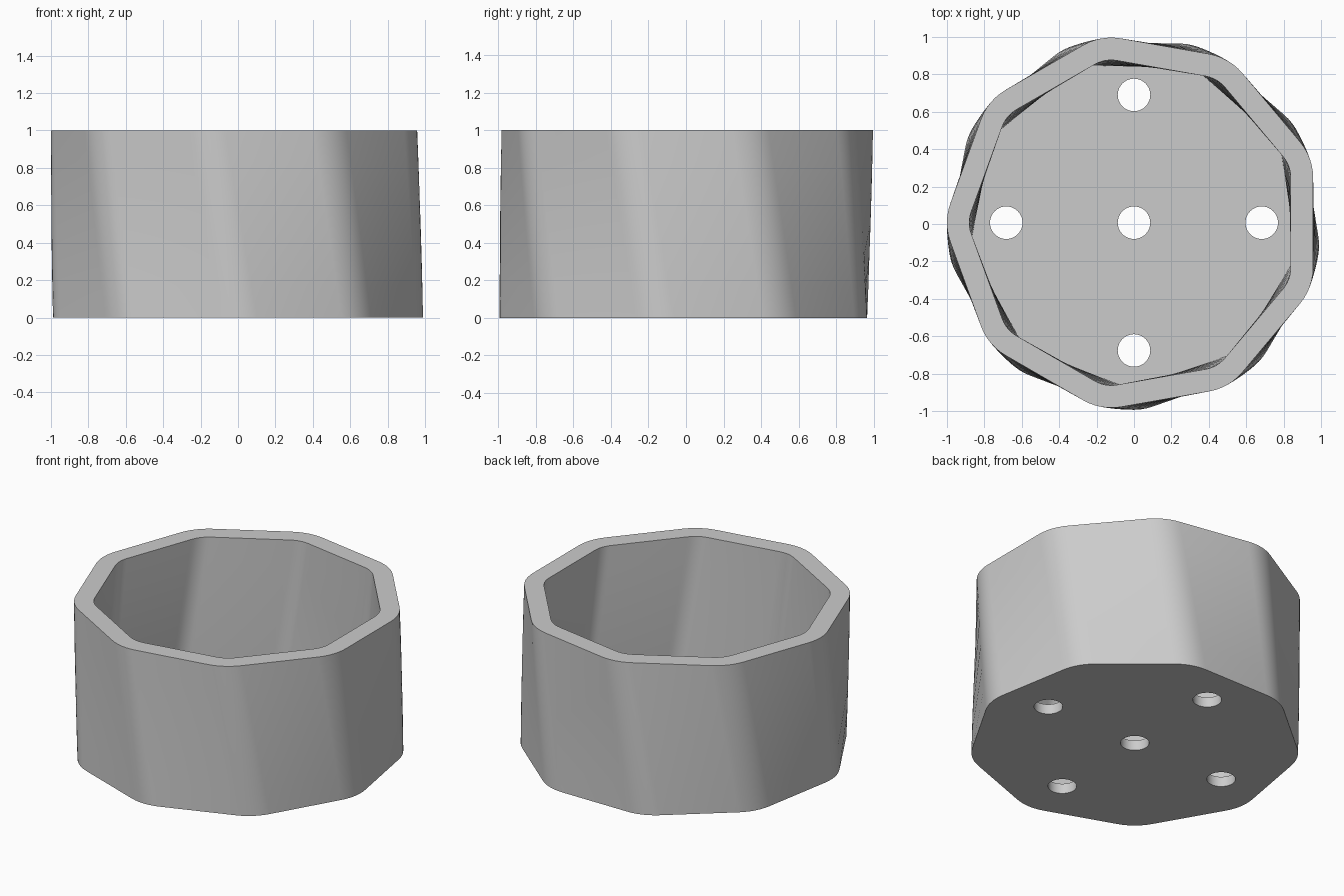
import bpy, bmesh, math
from mathutils import Vector

cube = bpy.data.objects.get("Cube")
if cube:
    bpy.data.objects.remove(cube, do_unlink=True)

SIDES, HEIGHT, FLOOR = 9, 1.0, 0.067
TWIST = math.radians(-10)          # turn of the body from base to rim
BASE_ANGLE = math.radians(-90)     # one corner faces the front at the base
CENTRE_Y = 0.007
LAYERS, ARC_STEPS = 6, 6

grey = bpy.data.materials.new("plain grey")
grey.use_nodes = True
colour = (0.6, 0.6, 0.6, 1)
grey.diffuse_color = colour
grey.node_tree.nodes["Principled BSDF"].inputs["Base Color"].default_value = colour


def rounded_ring(bm, apothem, fillet, z):
    """Ring of vertices: a polygon with filleted corners, turned by height."""
    half = math.pi / SIDES
    turn = BASE_ANGLE + TWIST * z / HEIGHT
    reach = (apothem - fillet) / math.cos(half)
    ring = []
    for side in range(SIDES):
        corner = turn + 2 * half * side
        for step in range(ARC_STEPS + 1):
            a = corner + half * (2 * step / ARC_STEPS - 1)
            ring.append(bm.verts.new((
                reach * math.cos(corner) + fillet * math.cos(a),
                reach * math.sin(corner) + fillet * math.sin(a) + CENTRE_Y, z)))
    return ring


def bridge(bm, low, high):
    n = len(low)
    for i in range(n):
        j = (i + 1) % n
        bm.faces.new((low[i], low[j], high[j], high[i]))


# Twisted cup: outer wall up, rim, inner wall down, floor
bm = bmesh.new()
outer = [rounded_ring(bm, 0.958, 0.30, HEIGHT * i / LAYERS) for i in range(LAYERS + 1)]
inner = [rounded_ring(bm, 0.838, 0.18, HEIGHT + (FLOOR - HEIGHT) * i / LAYERS)
         for i in range(LAYERS + 1)]
rings = outer + inner
for low, high in zip(rings, rings[1:]):
    bridge(bm, low, high)
bm.faces.new(list(reversed(rings[0])))
bm.faces.new(rings[-1])
bmesh.ops.recalc_face_normals(bm, faces=bm.faces)
mesh = bpy.data.meshes.new("planter_body")
bm.to_mesh(mesh)
bm.free()
mesh.materials.append(grey)
body = bpy.data.objects.new("planter_body", mesh)
bpy.context.collection.objects.link(body)

# Drain holes: one in the middle and four around it
bm = bmesh.new()
spots = [Vector((0, 0))] + [0.683 * Vector((math.cos(q * math.pi / 2), math.sin(q * math.pi / 2)))
                            for q in range(4)]
for spot in spots:
    made = bmesh.ops.create_cone(bm, cap_ends=True, segments=40, radius1=0.087,
                                 radius2=0.087, depth=0.3)
    bmesh.ops.translate(bm, verts=made["verts"], vec=(spot.x, spot.y + CENTRE_Y, 0))
cut_mesh = bpy.data.meshes.new("hole_cutter")
bm.to_mesh(cut_mesh)
bm.free()
cut_mesh.materials.append(grey)
cutter = bpy.data.objects.new("hole_cutter", cut_mesh)
bpy.context.collection.objects.link(cutter)
cutter.hide_render = True

drill = body.modifiers.new("drain_holes", "BOOLEAN")
drill.operation = "DIFFERENCE"
drill.solver = "EXACT"
drill.object = cutter

# Apply the holes, drop the cutter and smooth the walls
bpy.ops.object.select_all(action="DESELECT")
body.select_set(True)
bpy.context.view_layer.objects.active = body
bpy.ops.object.modifier_apply(modifier=drill.name)
bpy.data.objects.remove(cutter, do_unlink=True)
bpy.ops.object.shade_smooth_by_angle(angle=math.radians(30))
